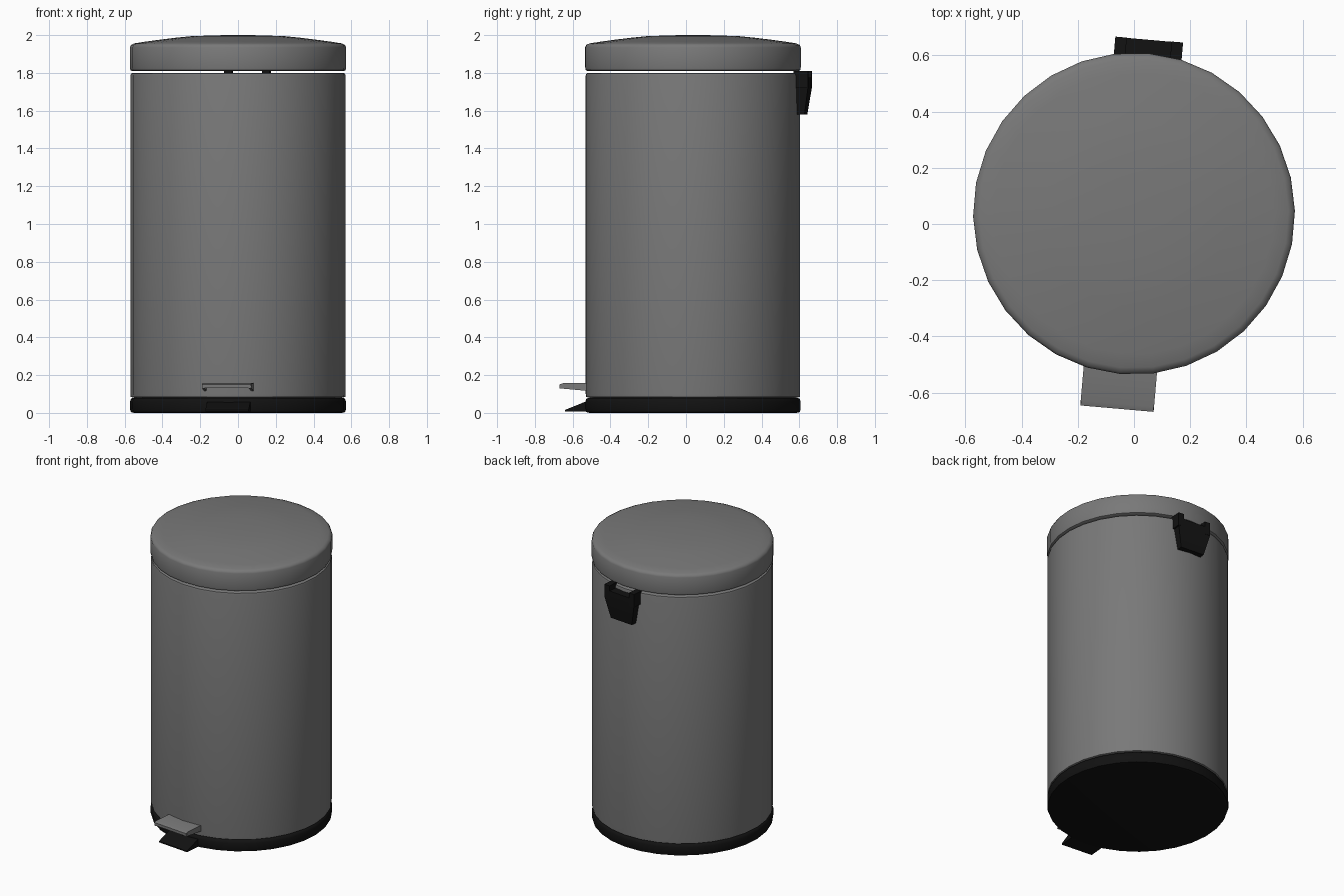
import bpy, bmesh, math
from mathutils import Matrix

if "Cube" in bpy.data.objects:
    bpy.data.objects.remove(bpy.data.objects["Cube"])

CENTRE_Y = 0.037
TURN = math.radians(-5)      # whole bin is turned slightly about its axis
SIDES = 30
PLACE = Matrix.Translation((0, CENTRE_Y, 0)) @ Matrix.Rotation(TURN, 4, 'Z')


def material(name, rgb):
    m = bpy.data.materials.new(name)
    m.diffuse_color = (*rgb, 1)
    m.use_nodes = True
    m.node_tree.nodes["Principled BSDF"].inputs["Base Color"].default_value = m.diffuse_color
    return m


STEEL = material("grey_steel", (0.19, 0.19, 0.19))
PLASTIC = material("black_plastic", (0.006, 0.006, 0.006))


def finish(name, bm, mat, angle):
    bmesh.ops.recalc_face_normals(bm, faces=bm.faces[:])
    me = bpy.data.meshes.new(name)
    bm.to_mesh(me)
    bm.free()
    me.materials.append(mat)
    ob = bpy.data.objects.new(name, me)
    bpy.context.collection.objects.link(ob)
    ob.matrix_world = PLACE
    bpy.ops.object.select_all(action='DESELECT')
    ob.select_set(True)
    bpy.context.view_layer.objects.active = ob
    bpy.ops.object.shade_smooth_by_angle(angle=math.radians(angle))
    return ob


def lathe(name, profile, mat, angle=50):
    """Closed solid turned from (radius, height) points."""
    bm = bmesh.new()
    rings = []
    for r, z in profile:
        rings.append([bm.verts.new((r * math.cos(a), r * math.sin(a), z))
                      for a in (2 * math.pi * (i + 0.5) / SIDES for i in range(SIDES))])
    for lo, hi in zip(rings, rings[1:]):
        for i in range(SIDES):
            j = (i + 1) % SIDES
            bm.faces.new((lo[i], lo[j], hi[j], hi[i]))
    bm.faces.new(rings[0])
    bm.faces.new(rings[-1])
    return finish(name, bm, mat, angle)


def side_extrusion(name, outline, mat, width):
    """Extrude a (y, z) outline across x; width(z) gives (left, right)."""
    bm = bmesh.new()
    ends = [[bm.verts.new((width(z)[s], y, z)) for y, z in outline] for s in (0, 1)]
    n = len(outline)
    for i in range(n):
        j = (i + 1) % n
        bm.faces.new((ends[0][i], ends[0][j], ends[1][j], ends[1][i]))
    for e in ends:
        bm.faces.new(e)
    return finish(name, bm, mat, 20)


# Base ring, body and domed lid
lathe("base", [(0.55, 0), (0.567, 0.004), (0.572, 0.02), (0.572, 0.06),
               (0.567, 0.074), (0.558, 0.08)], PLASTIC)
lathe("body", [(0.55, 0.08), (0.568, 0.085), (0.57, 0.1), (0.57, 1.785),
               (0.567, 1.796), (0.558, 1.80)], STEEL)
lathe("lid", [(0.56, 1.81), (0.57, 1.815), (0.573, 1.83), (0.573, 1.935),
              (0.567, 1.948), (0.55, 1.956), (0.5, 1.964), (0.42, 1.975),
              (0.33, 1.986), (0.25, 1.994), (0.12, 1.999), (0.02, 2.0)], STEEL)

# Foot pedal: plate with a downturned flange on each side
side_extrusion("pedal_plate", [(-0.50, 0.135), (-0.50, 0.157), (-0.68, 0.157),
                               (-0.697, 0.151), (-0.697, 0.132)],
               STEEL, lambda z: (-0.13, 0.13))
for s, label in ((-1, "left"), (1, "right")):
    side_extrusion("pedal_flange_" + label,
                   [(-0.50, 0.112), (-0.50, 0.156), (-0.68, 0.156), (-0.697, 0.13)],
                   STEEL, lambda z: (s * 0.118, s * 0.131))

# Sloping tongue of the base below the pedal
side_extrusion("base_tongue", [(-0.50, 0.008), (-0.50, 0.07), (-0.565, 0.058),
                               (-0.67, 0.016), (-0.67, 0.008)],
               PLASTIC, lambda z: (-0.115, 0.115))

# Rear hinge: tapered block with two prongs on top
side_extrusion("hinge_block", [(0.545, 1.58), (0.60, 1.58), (0.621, 1.72),
                               (0.621, 1.775), (0.545, 1.775)],
               PLASTIC, lambda z: (-0.12 + 0.24 * max(0, 1.72 - z),
                                   0.12 - 0.24 * max(0, 1.72 - z)))
for s, label in ((-1, "left"), (1, "right")):
    side_extrusion("hinge_prong_" + label,
                   [(0.545, 1.72), (0.622, 1.72), (0.622, 1.81), (0.545, 1.81)],
                   PLASTIC, lambda z: (s * 0.08, s * 0.121))
